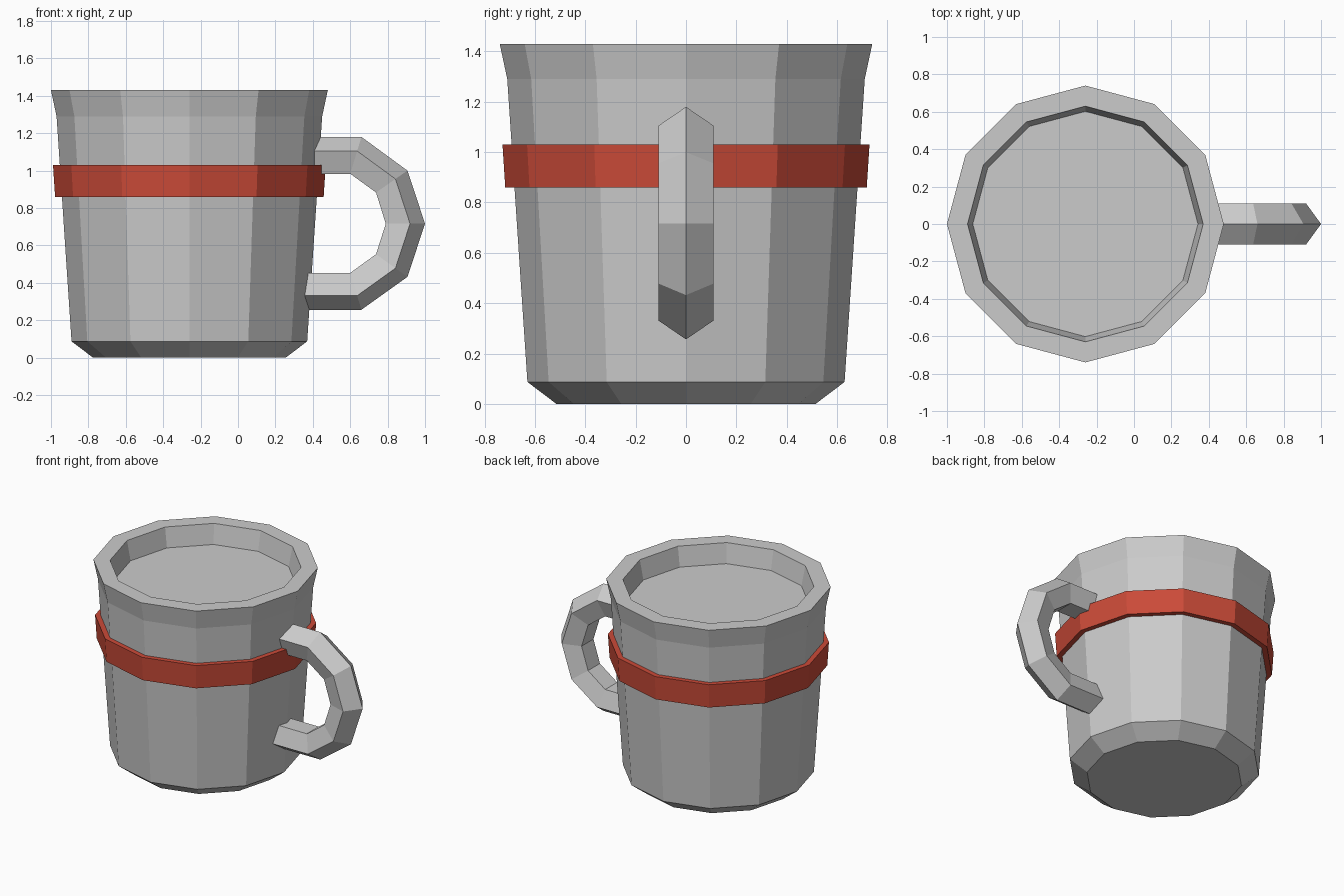
import bpy, bmesh
from math import sin, cos, tau

if "Cube" in bpy.data.objects:
    bpy.data.objects.remove(bpy.data.objects["Cube"])

CX = -0.26   # mug axis
SIDES = 12


def make_object(name, rings, caps=True, closed=False):
    """Skin a list of equal-sized point rings into a flat-shaded object."""
    bm = bmesh.new()
    loops = [[bm.verts.new(p) for p in ring] for ring in rings]
    pairs = list(zip(loops, loops[1:]))
    if closed:
        pairs.append((loops[-1], loops[0]))
    for a, b in pairs:
        n = len(a)
        for i in range(n):
            j = (i + 1) % n
            bm.faces.new((a[i], a[j], b[j], b[i]))
    if caps and not closed:
        bm.faces.new(loops[0])
        bm.faces.new(loops[-1])
    bmesh.ops.recalc_face_normals(bm, faces=bm.faces)
    mesh = bpy.data.meshes.new(name)
    bm.to_mesh(mesh)
    bm.free()
    obj = bpy.data.objects.new(name, mesh)
    bpy.context.collection.objects.link(obj)
    return obj


def circle(r, z):
    return [(CX + r * cos(tau * i / SIDES), r * sin(tau * i / SIDES), z)
            for i in range(SIDES)]


# Mug body: chamfered foot, tapered wall, flared rim and shallow recess
body_profile = [(0.515, 0), (0.63, 0.087), (0.71, 1.29), (0.74, 1.43),
                (0.63, 1.43), (0.602, 1.29)]
make_object("mug_body", [circle(r, z) for r, z in body_profile])

# Red band around the wall
band_profile = [(0.66, 0.86), (0.718, 0.86), (0.729, 1.03), (0.66, 1.03)]
band = make_object("band", [circle(r, z) for r, z in band_profile], closed=True)
red = bpy.data.materials.new("band_red")
red.diffuse_color = (0.6, 0.07, 0.04, 1)
red.use_nodes = True
red.node_tree.nodes["Principled BSDF"].inputs["Base Color"].default_value = red.diffuse_color
band.data.materials.append(red)

# Handle: pentagonal section swept along outer and inner outlines (x, z)
outer = [(0.37, 1.18), (0.66, 1.18), (0.906, 1.0), (1.0, 0.716),
         (0.906, 0.432), (0.66, 0.256), (0.32, 0.256)]
inner = [(0.37, 0.983), (0.60, 0.983), (0.738, 0.883), (0.79, 0.716),
         (0.738, 0.553), (0.60, 0.453), (0.32, 0.453)]
section = [(0, 0), (0.11, 0.382), (0.068, 1), (-0.068, 1), (-0.11, 0.382)]
make_object("handle", [[(ox + (ix - ox) * t, y, oz + (iz - oz) * t)
                        for y, t in section]
                       for (ox, oz), (ix, iz) in zip(outer, inner)])
